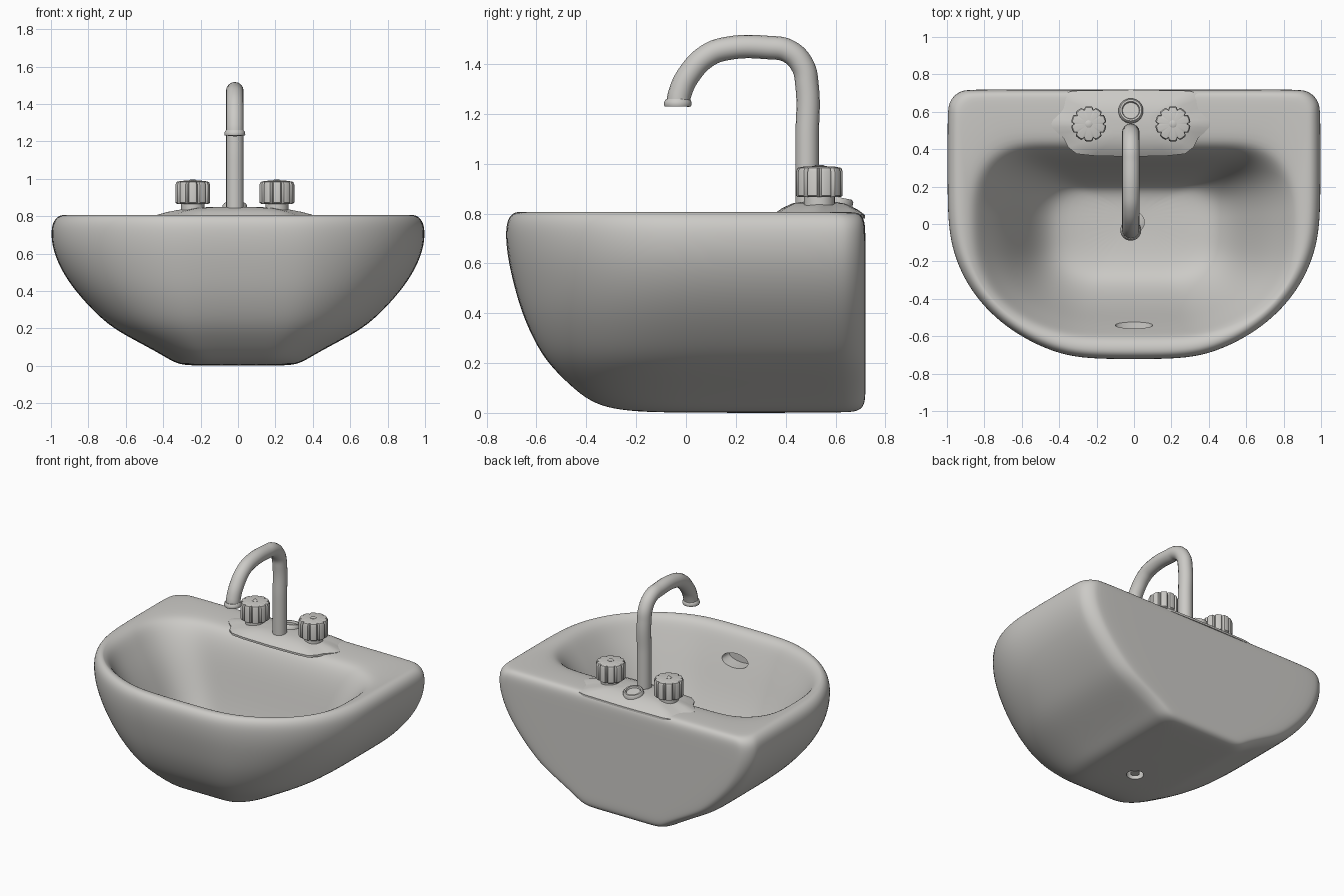
import bpy
import bmesh
from math import sin, cos, pi

default = bpy.data.objects.get("Cube")
if default:
    bpy.data.objects.remove(default, do_unlink=True)

# One ceramic colour for everything
ceramic = bpy.data.materials.new("warm grey ceramic")
ceramic.use_nodes = True
colour = (0.6, 0.59, 0.565, 1)
ceramic.diffuse_color = colour
ceramic.node_tree.nodes["Principled BSDF"].inputs["Base Color"].default_value = colour

FAUCET_X = -0.017
DECK_Y = 0.535


def add_object(name, data):
    obj = bpy.data.objects.new(name, data)
    bpy.context.collection.objects.link(obj)
    data.materials.append(ceramic)
    return obj


def smooth(obj, angle=40):
    bpy.ops.object.select_all(action="DESELECT")
    obj.select_set(True)
    bpy.context.view_layer.objects.active = obj
    bpy.ops.object.shade_smooth_by_angle(angle=angle * pi / 180)


def loft(name, rings):
    """Skin a stack of equal-length rings and cap both ends."""
    bm = bmesh.new()
    loops = [[bm.verts.new(p) for p in ring] for ring in rings]
    count = len(rings[0])
    for low, high in zip(loops, loops[1:]):
        for i in range(count):
            j = (i + 1) % count
            bm.faces.new((low[i], low[j], high[j], high[i]))
    bm.faces.new(loops[0][::-1])
    bm.faces.new(loops[-1])
    bmesh.ops.recalc_face_normals(bm, faces=bm.faces)
    mesh = bpy.data.meshes.new(name)
    bm.to_mesh(mesh)
    bm.free()
    return add_object(name, mesh)


def lathe(name, centre, profile, sides=32, shape=lambda a, r: r):
    """Turn (radius, height) pairs about a vertical axis."""
    x, y = centre
    turns = [2 * pi * i / sides for i in range(sides)]
    return loft(name, [[(x + shape(a, r) * cos(a), y + shape(a, r) * sin(a), z)
                        for a in turns] for r, z in profile])


def bake(obj):
    """Replace the mesh by its modified result."""
    graph = bpy.context.evaluated_depsgraph_get()
    mesh = bpy.data.meshes.new_from_object(obj.evaluated_get(graph))
    obj.modifiers.clear()
    obj.data = mesh


def mirrored(half):
    """Close a half outline that starts and ends on the middle line."""
    return half + [(-x, y) for x, y in half[-2:0:-1]]


def d_outline(width, front, back, radius, steps=9):
    """Bowed front, straight sides, square back; narrow outlines are boxier."""
    middle = front + 0.55 * (back - front)
    bow = 0.42 + 0.53 * width
    half = []
    for i in range(steps + 1):
        a = pi / 2 * i / steps
        y = middle - 1.04 * (middle - front) * abs(cos(a)) ** bow
        half.append((width * sin(a) ** bow, max(y, front)))
    half.append((width, (middle + back - radius) / 2))
    for i in range(5):
        a = pi / 2 * i / 4
        half.append((width - radius + radius * cos(a), back - radius + radius * sin(a)))
    half += [(width / 2, back), (0, back)]
    return mirrored(half)


# Basin: half width, front, back, height
outside = [
    (.25, -.08, .65, 0), (.31, -.24, .69, .008), (.355, -.335, .713, .026),
    (.41, -.405, .72, .06), (.52, -.475, .72, .12), (.67, -.555, .72, .2),
    (.77, -.61, .72, .29), (.87, -.658, .72, .4), (.945, -.69, .72, .51),
    (.99, -.715, .72, .62), (1, -.724, .72, .71), (.99, -.719, .718, .77),
    (.96, -.697, .7, .802), (.93, -.67, .66, .808),
]
inside = [
    (.89, -.64, .47, .803), (.845, -.605, .415, .78), (.79, -.57, .37, .7),
    (.71, -.52, .335, .58), (.625, -.46, .3, .42), (.55, -.39, .26, .27),
    (.47, -.32, .22, .16), (.37, -.24, .18, .105), (.12, -.06, .1, .09),
]
rings = [[(x, y, z) for x, y in d_outline(w, f, b, min(.115, w / 4))] for w, f, b, z in outside]
rings += [[(x, y, z) for x, y in d_outline(w, f, b, min(w, b - f) / 3)] for w, f, b, z in inside]
basin = loft("basin", rings)
basin.modifiers.new("soften", "SUBSURF").levels = 2
bake(basin)

# Drain and overflow openings
drain = lathe("drain_cutter", (0, .01), [(.055, -.1), (.055, .3)])
overflow = lathe("overflow_cutter", (0, 0), [(.1, -.08), (.1, .08)])
overflow.scale = (1, .42, 1)
overflow.rotation_euler.x = pi / 2
overflow.location = (0, -.54, .63)
for cutter in (drain, overflow):
    cutter.hide_render = True
    cut = basin.modifiers.new(cutter.name, "BOOLEAN")
    cut.operation = "DIFFERENCE"
    cut.solver = "EXACT"
    cut.object = cutter
bpy.context.view_layer.update()
bake(basin)
for cutter in (drain, overflow):
    bpy.data.objects.remove(cutter, do_unlink=True)
smooth(basin)

# Drain plug closing the opening
plug = lathe("drain_plug", (0, .01), [(.03, .012), (.03, .06), (.057, .06), (.057, .078), (.04, .085)])
smooth(plug)

# Domed faucet plate with rounded end lobes, dipping at the back edge
plate_half = [(0, .36), (.2, .365), (.29, .375), (.335, .41), (.36, .46), (.39, .485),
              (.418, .515), (.425, .535), (.415, .56), (.385, .59), (.37, .62), (.37, .67),
              (.355, .7), (.31, .712), (0, .718)]
plate_ring = mirrored(plate_half)
plate_rings = []
for s, z in [(1, .79), (1, .804), (.85, .822), (.6, .842), (.3, .849)]:
    ring = [(FAUCET_X + x * s, DECK_Y + (y - DECK_Y) * s) for x, y in plate_ring]
    plate_rings.append([(x, y, z - .08 * max(0, y - .6)) for x, y in ring])
plate = loft("faucet_plate", plate_rings)
smooth(plate)


# Fluted tap knobs
def flute(a, r):
    groove = max(0, cos(10 * a)) ** 4
    return r * (1 - 0.16 * groove) if r > .07 else r


for side, x in (("left", .208), ("right", -.242)):
    stem = lathe(side + "_knob_stem", (x, DECK_Y), [(.062, .82), (.062, .878)])
    knob = lathe(side + "_knob", (x, DECK_Y),
                 [(.085, .866), (.094, .872), (.094, .968), (.088, .983), (.06, .989), (.02, .99)],
                 120, flute)
    button = lathe(side + "_knob_button", (x, DECK_Y),
                   [(.02, .98), (.02, .992), (.014, .995)], 16)
    for part in (stem, knob, button):
        smooth(part)

# Gooseneck spout
path = [(.486, .83), (.486, 1.1), (.486, 1.31), (.467, 1.395), (.41, 1.452), (.33, 1.466),
        (.17, 1.463), (.09, 1.436), (.01, 1.355), (-.025, 1.28), (-.033, 1.235)]
curve = bpy.data.curves.new("spout", "CURVE")
curve.dimensions = "3D"
curve.bevel_depth = .047
curve.bevel_resolution = 6
curve.use_fill_caps = True
spline = curve.splines.new("BEZIER")
spline.bezier_points.add(len(path) - 1)
for point, (y, z) in zip(spline.bezier_points, path):
    point.co = (FAUCET_X, y, z)
    point.handle_left_type = point.handle_right_type = "AUTO"
add_object("spout", curve)

# Flared nozzle with a hollow mouth
nozzle = lathe("spout_nozzle", (FAUCET_X, -.033),
               [(.036, 1.255), (.036, 1.25), (.036, 1.24), (.04, 1.23), (.053, 1.23),
                (.056, 1.238), (.054, 1.25), (.047, 1.26)])
smooth(nozzle)

# Lift rod socket behind the spout, leaning back with the plate
socket = lathe("rod_socket", (0, 0),
               [(.066, -.03), (.066, .008), (.058, .018), (.048, .018), (.044, .006), (.02, .006)])
socket.location = (FAUCET_X, .605, .849)
socket.rotation_euler.x = -.2
smooth(socket)
